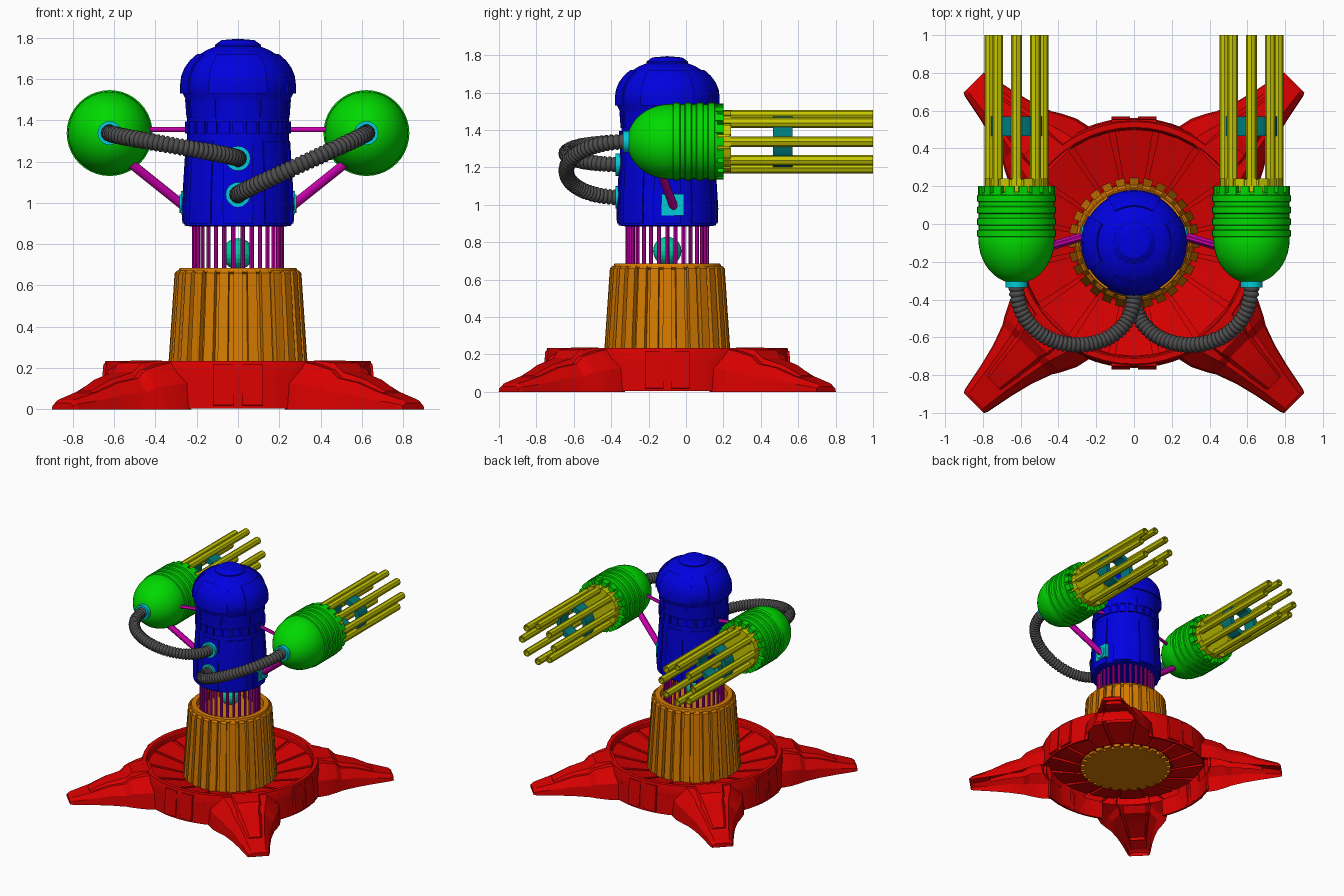
import bpy, bmesh, math
from mathutils import Matrix, Vector

if "Cube" in bpy.data.objects:
    bpy.data.objects.remove(bpy.data.objects["Cube"])

TAU = math.tau
CY = -0.1                                   # tower axis in y
TOWER = Matrix.Translation((0, CY, 0))
POD_X, POD_Z = 0.622, 1.338


def material(name, *rgb):
    m = bpy.data.materials.new(name)
    m.use_nodes = True
    m.diffuse_color = (*rgb, 1)
    m.node_tree.nodes["Principled BSDF"].inputs["Base Color"].default_value = (*rgb, 1)
    return m


RED = material("red", .69, 0, 0)
BLUE = material("blue", 0, 0, .74)
GREEN = material("green", 0, .7, 0)
ORANGE = material("orange", .68, .2, 0)
YELLOW = material("yellow", .57, .57, 0)
MAGENTA = material("magenta", .6, 0, .42)
CYAN = material("cyan", 0, .6, .68)
GREY = material("dark_grey", .075, .075, .075)
TEAL = material("dark_teal", 0, .2, .2)
MINT = material("mint", 0, .62, .38)


def finish(bm, name, mat, smooth=30):
    """Clean the mesh, mark sharp edges and make the object."""
    bmesh.ops.remove_doubles(bm, verts=bm.verts, dist=1e-5)
    bmesh.ops.recalc_face_normals(bm, faces=bm.faces)
    for f in bm.faces:
        f.smooth = True
    for e in bm.edges:
        e.smooth = e.calc_face_angle(math.pi) < math.radians(smooth)
    me = bpy.data.meshes.new(name)
    bm.to_mesh(me)
    bm.free()
    me.materials.append(mat)
    ob = bpy.data.objects.new(name, me)
    bpy.context.collection.objects.link(ob)


def loft(bm, rings, wrap_rings=False, wrap_points=False, caps=()):
    rows = [[bm.verts.new(p) for p in r] for r in rings]
    n, m = len(rows), len(rows[0])
    for i in range(n if wrap_rings else n - 1):
        for j in range(m if wrap_points else m - 1):
            a, b = rows[i], rows[(i + 1) % n]
            k = (j + 1) % m
            bm.faces.new((a[j], a[k], b[k], b[j]))
    for c in caps:
        bm.faces.new(rows[c])


def turn(bm, prof, n, mat=TOWER, mid=None, half=0.0):
    """Lathe an (r, z) profile; with mid and half, a capped sector of a closed profile."""
    full = mid is None
    angles = [TAU * i / n for i in range(n)] if full else \
        [mid - half + 2 * half * i / n for i in range(n + 1)]
    rings = [[mat @ Vector((r * math.cos(a), r * math.sin(a), z)) for r, z in prof] for a in angles]
    loft(bm, rings, full, not full, () if full else (0, -1))


def sectors(bm, prof, count, fill, mat=TOWER, n=2):
    for i in range(count):
        turn(bm, prof, n, mat, TAU * i / count, math.pi / count * fill)


def rod(bm, a, b, r, n=12):
    a, b = Vector(a), Vector(b)
    m = Matrix.Translation(a) @ (b - a).to_track_quat('Z', 'Y').to_matrix().to_4x4()
    h = (b - a).length
    turn(bm, [(0, 0), (r, 0), (r, h), (0, h)], n, m)


def box(bm, size, mat):
    bmesh.ops.create_cube(bm, size=1, matrix=mat @ Matrix.Diagonal((*size, 1)))


def lathe(name, prof, mat, n=32, place=TOWER):
    bm = bmesh.new()
    turn(bm, prof, n, place)
    finish(bm, name, mat)


# Base dish, rim and the short walls between the arms
bm = bmesh.new()
turn(bm, [(.29, .1), (.6, .175), (.605, .225), (.612, .235), (.642, .235), (.655, .19), (.655, .14)], 48)
for k in range(4):
    turn(bm, [(.655, .15), (.662, .004), (.645, .004), (.642, .15)], 8, TOWER, k * TAU / 4, .42)
finish(bm, "base_dish", RED, 20)

# Radial panels standing out above and below the dish floor
bm = bmesh.new()
sectors(bm, [(.36, .1), (.595, .157), (.6, .187), (.32, .12)], 16, .86)
finish(bm, "dish_panels", RED, 20)

# Four arms: (distance, foot half width, top half width, height)
ARM = [(.59, .27, .17, .233), (.68, .25, .15, .215), (.76, .21, .125, .19), (.8, .185, .115, .15),
       (.91, .145, .095, .13), (1.03, .115, .075, .085), (1.18, .085, .055, .045), (1.2, .075, .05, .03)]
RIDGE = [(.62, .13, .1, .237), (.74, .11, .085, .225), (.79, .1, .07, .18),
         (.93, .08, .055, .143), (1.05, .06, .04, .088)]
for name, rows in (("base_arm", ARM), ("arm_ridge", RIDGE)):
    low = 0 if rows is ARM else .6
    for k in range(4):
        bm = bmesh.new()
        place = TOWER @ Matrix.Rotation(TAU * (k + .5) / 4, 4, 'Z')
        rings = []
        for a, wb, wt, h in rows:
            half = [(wb, low * h), (wb * .95, (low + .55 * (1 - low)) * h), (wt, h)]
            pts = half + [(-w, z) for w, z in reversed(half)]
            rings.append([place @ Vector((a, w, z)) for w, z in pts])
        loft(bm, rings, caps=(-1,))
        finish(bm, f"{name}_{k + 1}", RED, 15)

# Leaning pads at the middle of each side of the base
bm = bmesh.new()
for k in range(4):
    for s in (-1, 1):
        place = TOWER @ Matrix.Rotation(TAU * k / 4, 4, 'Z') @ Matrix.Translation((.646, s * .07, .118)) \
            @ Matrix.Rotation(-.09, 4, 'Y')
        box(bm, (.03, .1, .2), place)
finish(bm, "base_pads", RED)

# Ribbed column with a recessed top
lathe("column", [(0, .085), (.315, .085), (.278, .655), (.29, .665), (.283, .685), (.245, .685),
                 (.24, .64), (0, .64)], ORANGE, 48)
bm = bmesh.new()
sectors(bm, [(.29, .086), (.347, .086), (.308, .66), (.295, .672), (.25, .672)], 28, .66, n=1)
finish(bm, "column_ribs", ORANGE)

# Ring of thin rods with a ball in the middle
bm = bmesh.new()
for i in range(30):
    x, y = .213 * math.cos(TAU * i / 30), CY + .213 * math.sin(TAU * i / 30)
    rod(bm, (x, y, .64), (x, y, .9), .0105, 8)
finish(bm, "neck_rods", MAGENTA)
bm = bmesh.new()
bmesh.ops.create_uvsphere(bm, u_segments=16, v_segments=10, radius=.076,
                          matrix=Matrix.Translation((0, CY, .753)))
finish(bm, "neck_ball", MINT, 15)

# Tower body and dome
dome = [(.272 * math.cos(t), 1.57 + .205 * math.sin(t)) for t in (i * math.pi / 16 for i in range(9))]
lathe("tower_body", [(0, .885), (.225, .885), (.26, .89), (.264, .98), (.246, 1.31), (.246, 1.42),
                     (.253, 1.5), (.268, 1.53)] + dome, BLUE, 48)
bm = bmesh.new()
sectors(bm, [(.24, .9), (.27, .9), (.273, .98), (.253, 1.3), (.23, 1.3)], 8, .7, n=5)
sectors(bm, [(.23, 1.335), (.257, 1.335), (.257, 1.395), (.23, 1.395)], 24, .8)
sectors(bm, [(.23, 1.41), (.25, 1.41), (.257, 1.5), (.24, 1.5)], 8, .85, n=5)
finish(bm, "tower_panels", BLUE)

# Raised plates on the dome
bm = bmesh.new()
outer = [(r * 1.03, z + .006) for r, z in dome[:5]]
inner = [(r * .94, z - .012) for r, z in reversed(dome[:5])]
sectors(bm, [(.25, 1.53), (.28, 1.53)] + outer + inner, 4, .68, n=8)
turn(bm, [(.11, 1.745), (.112, 1.765), (.08, 1.788), (0, 1.795)], 16)
finish(bm, "dome_plates", BLUE)


def hose(name, start, end):
    """Ribbed tube swept along a bowed path."""
    p0, p3 = Vector(start), Vector(end)
    p1, p2 = p0 + Vector((0, -.41, -.015)), p3 + Vector((0, -.37, .015))
    steps = 120
    path = []
    for i in range(steps + 1):
        t = i / steps
        u = 1 - t
        path.append(p0 * u**3 + p1 * 3 * u * u * t + p2 * 3 * u * t * t + p3 * t**3)
    rings = []
    for i, p in enumerate(path):
        d = (path[min(i + 1, steps)] - path[max(i - 1, 0)]).normalized()
        side = d.cross(Vector((0, 0, 1))).normalized()
        up = side.cross(d)
        r = (.034, .042, .042)[i % 3]
        rings.append([p + r * (side * math.cos(a) + up * math.sin(a))
                      for a in (TAU * j / 14 for j in range(14))])
    bm = bmesh.new()
    loft(bm, rings, wrap_points=True, caps=(0, -1))
    finish(bm, name, GREY, 50)


# Both side pods with guns, struts and hoses
for side, s, port_z in (("left", 1, 1.04), ("right", -1, 1.215)):
    x = s * POD_X
    pod = Matrix.Translation((x, 0, POD_Z)) @ Matrix.Rotation(-TAU / 4, 4, 'X')

    # Rounded shell with bands and a toothed rear edge
    nose = [(.202 * math.sin(t), -.08 - .235 * math.cos(t)) for t in (i * math.pi / 20 for i in range(11))]
    bands = []
    for y in (-.07, -.008, .054, .116):
        bands += [(.2, y), (.208, y + .004), (.208, y + .036), (.2, y + .04)]
    lathe(f"{side}_pod", nose + bands + [(.2, .168), (0, .168)], GREEN, 40, pod)
    bm = bmesh.new()
    sectors(bm, [(.165, .15), (.203, .15), (.203, .201), (.165, .201)], 18, .65, pod)
    finish(bm, f"{side}_pod_teeth", GREEN)

    # Gun mount, eight barrels and the spacer ring between them
    bm = bmesh.new()
    turn(bm, [(0, .16), (.16, .16), (.16, .236), (0, .236)], 32, pod)
    sectors(bm, [(.13, .17), (.168, .17), (.168, .24), (.13, .24)], 16, .8, pod)
    finish(bm, f"{side}_gun_mount", YELLOW)
    bm = bmesh.new()
    for i in range(8):
        a = TAU * i / 8
        at = pod @ Matrix.Translation((.142 * math.cos(a), .142 * math.sin(a), 0))
        turn(bm, [(0, .2), (.028, .2), (.028, 1), (.019, 1), (.019, .96), (0, .96)], 8, at)
    finish(bm, f"{side}_barrels", YELLOW)
    lathe(f"{side}_barrel_spacer", [(.1, .465), (.138, .465), (.138, .57), (.1, .57), (.1, .465)],
          TEAL, 24, pod)

    # Struts from tower to pod
    bm = bmesh.new()
    rod(bm, (s * .25, -.06, .975), (s * .55, -.15, 1.215), .023)
    rod(bm, (s * .22, -.055, 1.355), (s * .46, -.125, 1.355), .013)
    finish(bm, f"{side}_struts", MAGENTA)

    # Square strut bracket with a round collar
    bm = bmesh.new()
    box(bm, (.04, .12, .115), Matrix.Translation((s * .257, -.072, 1.0)))
    rod(bm, (s * .25, -.07, .995), (s * .284, -.07, .995), .045, 20)
    finish(bm, f"{side}_strut_bracket", CYAN)

    # Hose and its two sockets
    bm = bmesh.new()
    rod(bm, (x, -.29, POD_Z), (x, -.337, POD_Z), .058, 20)
    rod(bm, (0, -.33, port_z), (0, -.378, port_z), .06, 20)
    finish(bm, f"{side}_hose_sockets", CYAN)
    hose(f"{side}_hose", (x, -.325, POD_Z), (0, -.37, port_z))
